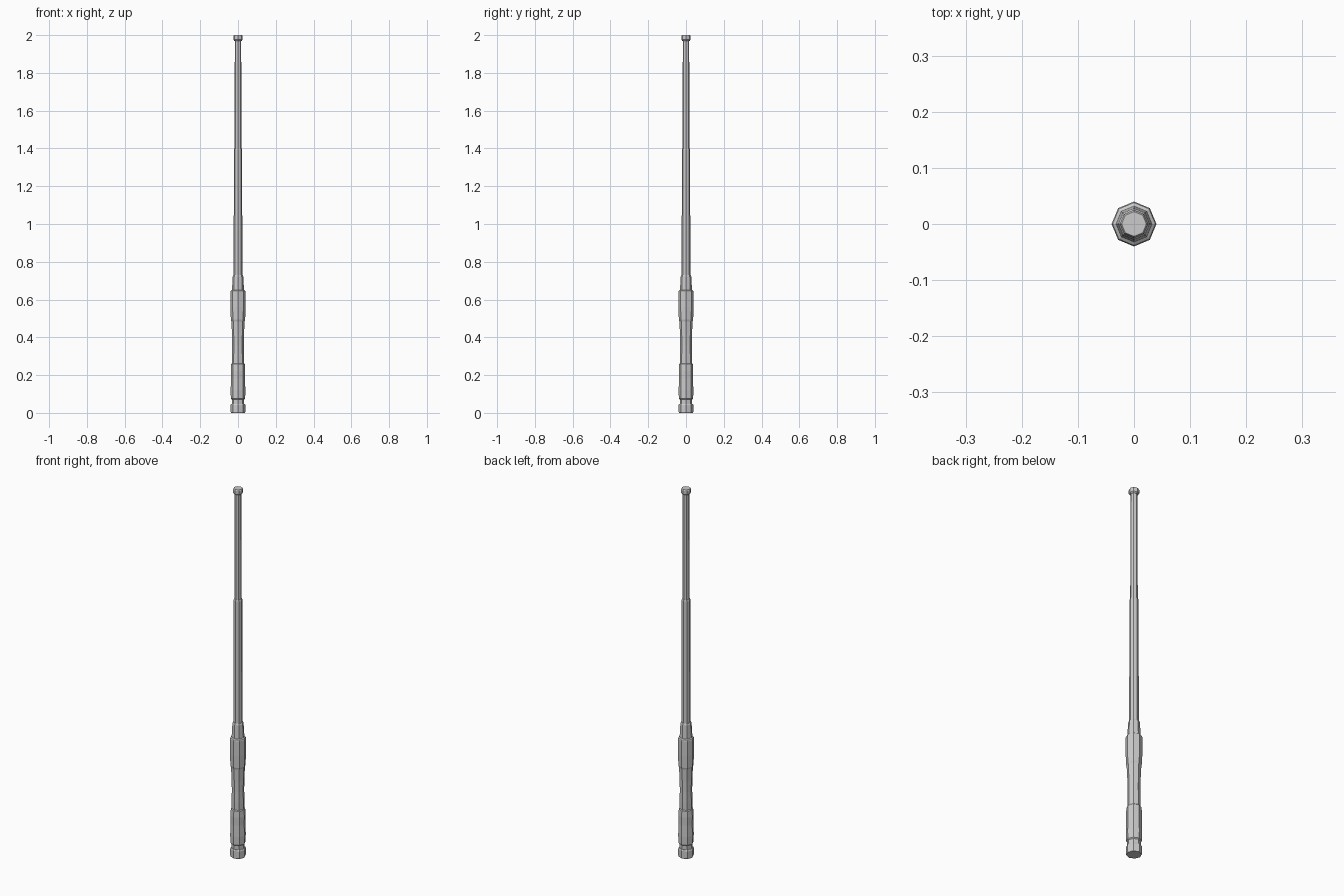
import bpy, bmesh
from math import cos, sin, tau

if "Cube" in bpy.data.objects:
    bpy.data.objects.remove(bpy.data.objects["Cube"])

SIDES = 8


def lathe(name, profile):
    """Closed eight-sided turned part from (radius, height) pairs."""
    bm = bmesh.new()
    rings = [[bm.verts.new((r * cos(tau * i / SIDES), r * sin(tau * i / SIDES), z))
              for i in range(SIDES)] for r, z in profile]
    for a, b in zip(rings, rings[1:]):
        for i in range(SIDES):
            j = (i + 1) % SIDES
            bm.faces.new((a[i], a[j], b[j], b[i]))
    bm.faces.new(rings[0][::-1])
    bm.faces.new(rings[-1])
    bmesh.ops.recalc_face_normals(bm, faces=bm.faces)
    mesh = bpy.data.meshes.new(name)
    bm.to_mesh(mesh)
    bm.free()
    obj = bpy.data.objects.new(name, mesh)
    bpy.context.collection.objects.link(obj)
    return obj


# Butt cap
lathe("butt_cap", [(0.037, 0), (0.039, 0.005), (0.039, 0.042), (0.036, 0.048)])

# Contoured grip: lower swell, waist, upper swell, tapered collar
lathe("grip", [
    (0.033, 0.048), (0.033, 0.07), (0.038, 0.075), (0.039, 0.12),
    (0.037, 0.18), (0.038, 0.225), (0.036, 0.258), (0.032, 0.262),
    (0.032, 0.30), (0.031, 0.36), (0.032, 0.42), (0.035, 0.485),
    (0.038, 0.495), (0.040, 0.56), (0.040, 0.64), (0.038, 0.646),
    (0.032, 0.65), (0.028, 0.722), (0.025, 0.73)])

# Telescoping shafts
lathe("lower_shaft", [(0.023, 0.70), (0.022, 1.392), (0.020, 1.40)])
lathe("upper_shaft", [(0.018, 1.38), (0.017, 1.98)])

# Tip
lathe("tip", [(0.020, 1.970), (0.025, 1.976), (0.025, 1.994), (0.022, 2.0)])
